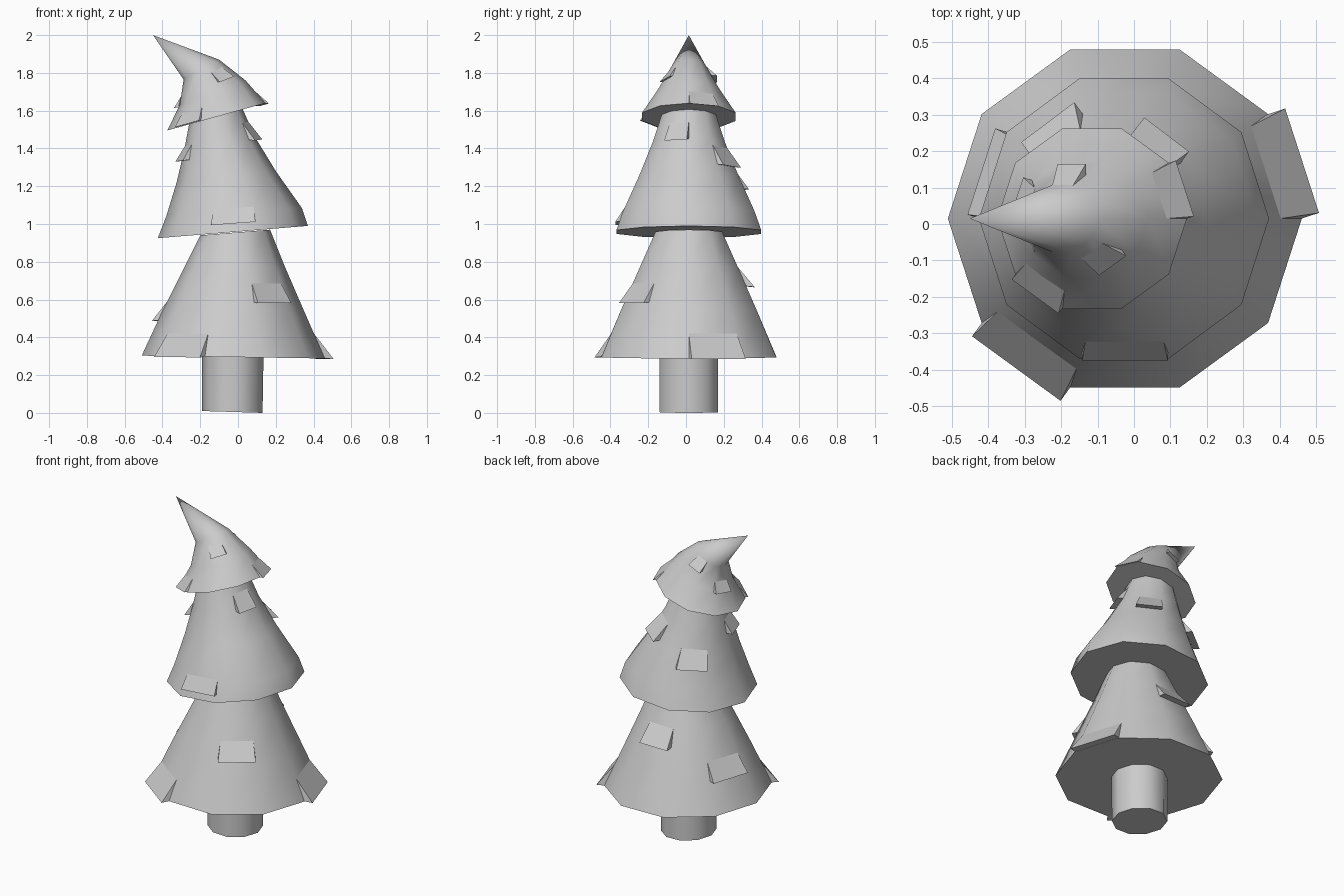
import bpy, bmesh, math
from mathutils import Vector

if "Cube" in bpy.data.objects:
    bpy.data.objects.remove(bpy.data.objects["Cube"])

SIDES = 10
CY = 0.015


def ring_point(ring, deg):
    """Point on a tilted ring given as (left x, left z, right x, right z, y radius)."""
    lx, lz, rx, rz, ry = ring
    left, right = Vector((lx, CY, lz)), Vector((rx, CY, rz))
    a = math.radians(deg)
    return (left + right) / 2 + (right - left) / 2 * math.cos(a) + Vector((0, ry * math.sin(a), 0))


def finish(name, bm):
    bmesh.ops.recalc_face_normals(bm, faces=bm.faces)
    mesh = bpy.data.meshes.new(name)
    bm.to_mesh(mesh)
    bm.free()
    ob = bpy.data.objects.new(name, mesh)
    bpy.context.collection.objects.link(ob)
    bpy.ops.object.select_all(action='DESELECT')
    bpy.context.view_layer.objects.active = ob
    ob.select_set(True)
    bpy.ops.object.shade_smooth_by_angle(angle=math.radians(55))


def loft(name, rings, tip=None):
    bm = bmesh.new()
    rows = [[bm.verts.new(ring_point(r, i * 360 / SIDES)) for i in range(SIDES)] for r in rings]
    for a, b in zip(rows, rows[1:]):
        for i in range(SIDES):
            j = (i + 1) % SIDES
            bm.faces.new((a[i], a[j], b[j], b[i]))
    bm.faces.new(rows[0])
    if tip:
        apex = bm.verts.new(tip)
        for i in range(SIDES):
            bm.faces.new((rows[-1][i], rows[-1][(i + 1) % SIDES], apex))
    finish(name, bm)


def ring_at(rings, deg, z):
    """Interpolated ring whose face centre at this angle reaches height z."""
    for a, b in zip(rings, rings[1:]):
        za, zb = ring_point(a, deg).z, ring_point(b, deg).z
        if z <= zb or b is rings[-1]:
            t = max(0, (z - za) / (zb - za))
            return tuple(p + (q - p) * t for p, q in zip(a, b))


def flap(name, rings, deg, z, out, height):
    """Wedge-shaped branch flap covering one side of a tier."""
    low, high = ring_at(rings, deg, z), ring_at(rings, deg, z + height)
    a = math.radians(deg)
    push = Vector((math.cos(a), math.sin(a), -0.1)) * out
    ends = (deg - 18, deg + 18)
    bm = bmesh.new()
    inner = [bm.verts.new(ring_point(low, d)) for d in ends]
    outer = [bm.verts.new(ring_point(low, d) + push) for d in ends]
    top = [bm.verts.new(ring_point(high, d)) for d in ends]
    bm.faces.new((outer[0], outer[1], top[1], top[0]))
    bm.faces.new((inner[0], inner[1], outer[1], outer[0]))
    for k in (0, 1):
        bm.faces.new((inner[k], outer[k], top[k]))
    finish(name, bm)


# Trunk
loft("trunk", [(-0.19, 0.01, 0.13, 0.0, 0.163), (-0.19, 0.31, 0.135, 0.3, 0.163)])

# Foliage tiers
bottom = [(-0.51, 0.303, 0.46, 0.288, 0.487), (-0.395, 0.55, 0.345, 0.55, 0.375),
          (-0.29, 0.76, 0.25, 0.77, 0.275), (-0.2, 0.94, 0.17, 0.97, 0.185)]
middle = [(-0.425, 0.925, 0.37, 0.99, 0.403), (-0.38, 1.04, 0.338, 1.085, 0.365),
          (-0.325, 1.22, 0.2, 1.28, 0.275), (-0.285, 1.39, 0.09, 1.46, 0.2),
          (-0.255, 1.55, 0.02, 1.62, 0.145)]
top = [(-0.375, 1.495, 0.145, 1.64, 0.26), (-0.308, 1.63, 0.04, 1.76, 0.17),
       (-0.288, 1.765, -0.1, 1.87, 0.097)]
loft("bottom_tier", bottom)
loft("middle_tier", middle)
loft("top_tier", top, tip=(-0.45, CY, 2.0))

# Branch flaps: facing angle, height, overhang, flap height
flaps = {
    "bottom": (bottom, [(18, 0.29, 0.05, 0.13), (234, 0.3, 0.045, 0.12), (306, 0.585, 0.035, 0.1),
                        (162, 0.49, 0.035, 0.1), (90, 0.67, 0.045, 0.1)]),
    "middle": (middle, [(270, 1.005, 0.022, 0.08), (126, 1.18, 0.04, 0.1), (342, 1.45, 0.035, 0.09),
                        (54, 1.31, 0.04, 0.1), (198, 1.335, 0.035, 0.08)]),
    "top": (top, [(18, 1.63, 0.02, 0.07), (234, 1.53, 0.02, 0.07), (306, 1.77, 0.02, 0.05),
                  (90, 1.77, 0.03, 0.05), (162, 1.62, 0.025, 0.06)]),
}
for tier, (rings, items) in flaps.items():
    for n, item in enumerate(items, 1):
        flap(f"{tier}_flap_{n}", rings, *item)
